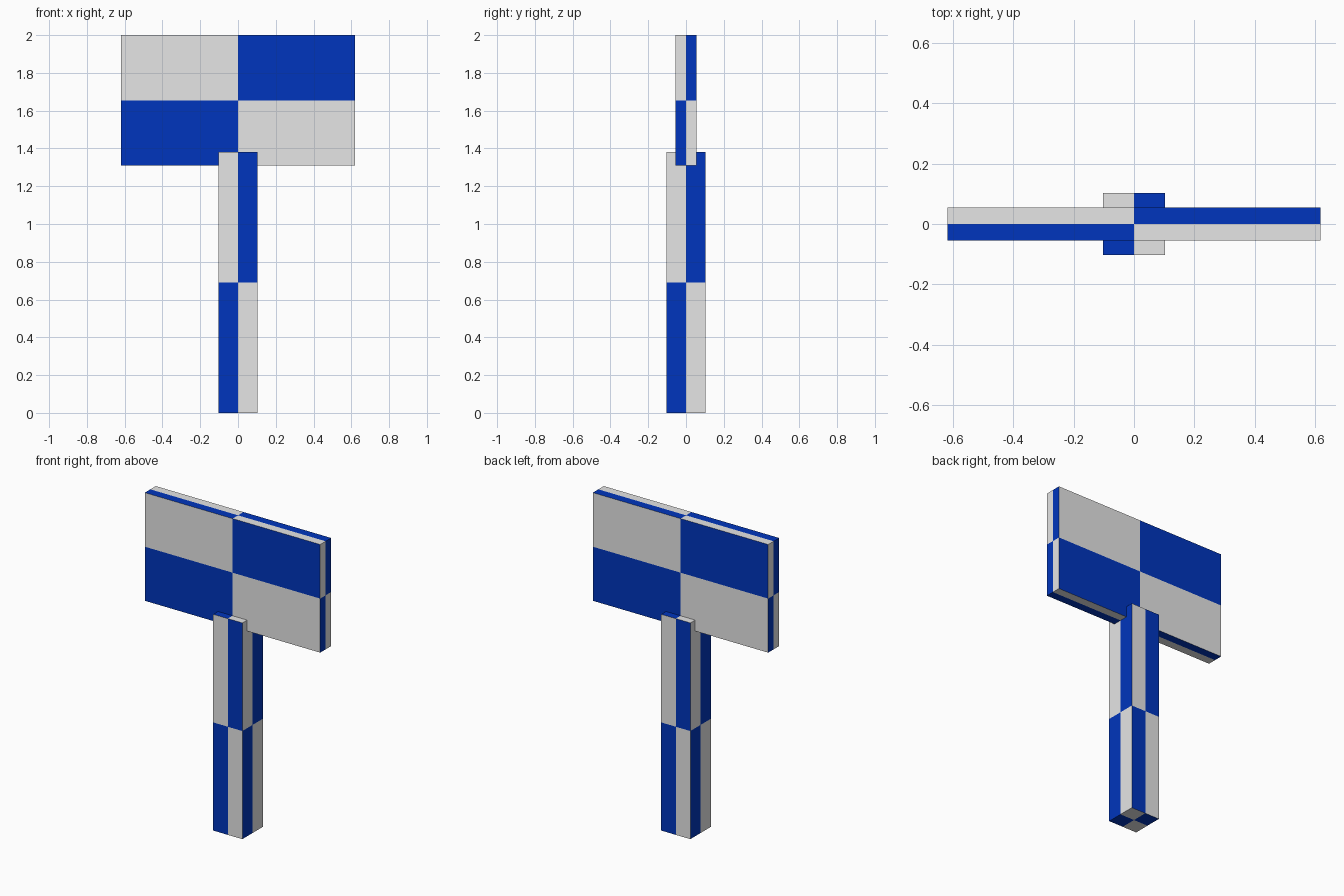
import bpy, bmesh
from mathutils import Vector

if "Cube" in bpy.data.objects:
    bpy.data.objects.remove(bpy.data.objects["Cube"])


def material(name, rgb):
    m = bpy.data.materials.new(name)
    m.diffuse_color = (*rgb, 1)
    m.use_nodes = True
    m.node_tree.nodes["Principled BSDF"].inputs["Base Color"].default_value = m.diffuse_color
    return m


GREY = material("light grey", (0.79, 0.79, 0.79))
BLUE = material("deep blue", (0.0, 0.036, 0.51))


def checkered_box(name, size, base):
    """Box cut through its middle planes, each side a two by two checker."""
    bm = bmesh.new()
    bmesh.ops.create_cube(bm, size=1)
    for v in bm.verts:
        v.co = Vector(c * s for c, s in zip(v.co, size))
    for axis in ((1, 0, 0), (0, 1, 0), (0, 0, 1)):
        bmesh.ops.bisect_plane(bm, geom=bm.verts[:] + bm.edges[:] + bm.faces[:],
                               plane_co=(0, 0, 0), plane_no=axis)
    bm.normal_update()
    # Grey at upper left and lower right of every side seen from outside
    for f in bm.faces:
        n, c = f.normal, f.calc_center_median()
        up = Vector((0, 0, 1)) if abs(n.z) < 0.5 else Vector((0, n.z, 0))
        right = up.cross(n)
        f.material_index = 0 if c.dot(right) * c.dot(up) < 0 else 1
    mesh = bpy.data.meshes.new(name)
    bm.to_mesh(mesh)
    bm.free()
    mesh.materials.append(GREY)
    mesh.materials.append(BLUE)
    obj = bpy.data.objects.new(name, mesh)
    obj.location.z = base + size[2] / 2
    bpy.context.collection.objects.link(obj)
    return obj


# Square post and the flat board it carries
checkered_box("post", (0.206, 0.206, 1.38), 0)
checkered_box("sign_board", (1.238, 0.11, 0.69), 1.31)
